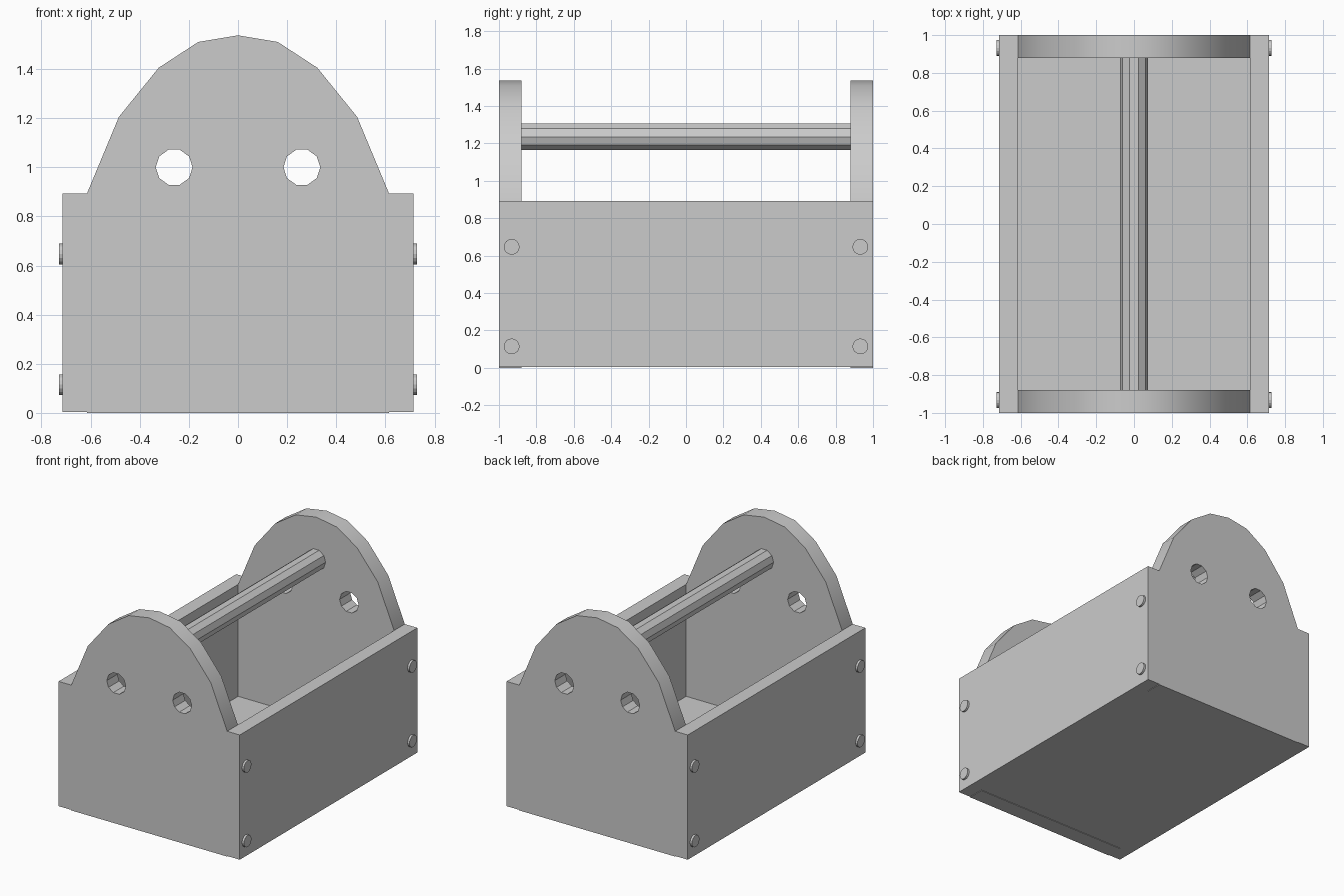
import bpy, bmesh, math
from mathutils import Matrix

cube = bpy.data.objects.get("Cube")
if cube:
    bpy.data.objects.remove(cube, do_unlink=True)

grey = bpy.data.materials.new("plain_grey")
grey.use_nodes = True
COLOUR = (0.6, 0.6, 0.6, 1)
grey.diffuse_color = COLOUR
grey.node_tree.nodes["Principled BSDF"].inputs["Base Color"].default_value = COLOUR

INNER, OUTER = 0.615, 0.714   # side board faces
END = 0.88                    # inner face of the end boards
RIM = 0.893                   # top of the side boards
GAP = 0.004                   # sides and floor sit just above the ends


def finish(name, bm):
    bmesh.ops.recalc_face_normals(bm, faces=bm.faces)
    mesh = bpy.data.meshes.new(name)
    bm.to_mesh(mesh)
    bm.free()
    mesh.materials.append(grey)
    obj = bpy.data.objects.new(name, mesh)
    bpy.context.collection.objects.link(obj)
    return obj


def box(name, x0, x1, y0, y1, z0, z1):
    bm = bmesh.new()
    mat = (Matrix.Translation(((x0 + x1) / 2, (y0 + y1) / 2, (z0 + z1) / 2))
           @ Matrix.Diagonal((x1 - x0, y1 - y0, z1 - z0, 1)))
    bmesh.ops.create_cube(bm, size=1, matrix=mat)
    return finish(name, bm)


def prism(name, outline, y0, y1):
    """Extrude an (x, z) outline along y."""
    bm = bmesh.new()
    face = bm.faces.new([bm.verts.new((x, y0, z)) for x, z in outline])
    out = bmesh.ops.extrude_face_region(bm, geom=[face])
    moved = [v for v in out["geom"] if isinstance(v, bmesh.types.BMVert)]
    bmesh.ops.translate(bm, verts=moved, vec=(0, y1 - y0, 0))
    return finish(name, bm)


def ring(cx, cz, radius, sides):
    step = math.tau / sides
    return [(cx + radius * math.cos(i * step), cz + radius * math.sin(i * step))
            for i in range(sides)]


def bolt(name, side, y, z):
    bm = bmesh.new()
    mat = Matrix.Translation((side * 0.711, y, z)) @ Matrix.Rotation(math.pi / 2, 4, "Y")
    bmesh.ops.create_cone(bm, cap_ends=True, segments=16, radius1=0.042,
                          radius2=0.042, depth=0.036, matrix=mat)
    return finish(name, bm)


# Arched end boards, each with two round holes
arch = [(INNER, 0), (INNER, RIM), (0.485, 1.205), (0.323, 1.405), (0.162, 1.51)]
outline = arch + [(0, 1.537)] + [(-x, z) for x, z in reversed(arch)]
cutters = [prism("hole_cutter", ring(x, 1.0, 0.075, 10), -1.2, 1.2) for x in (-0.26, 0.26)]
for label, y0, y1 in (("front", -1, -END), ("back", END, 1)):
    board = prism(label + "_end_board", outline, y0, y1)
    bpy.context.view_layer.objects.active = board
    for cutter in cutters:
        mod = board.modifiers.new("hole", "BOOLEAN")
        mod.object = cutter
        mod.solver = "EXACT"
        bpy.ops.object.modifier_apply(modifier=mod.name)
    bpy.ops.object.select_all(action="DESELECT")
    board.select_set(True)
    bpy.ops.object.shade_smooth_by_angle(angle=math.radians(30))
for cutter in cutters:
    bpy.data.objects.remove(cutter, do_unlink=True)

# Side boards with four bolts each
for label, side in (("left", 1), ("right", -1)):
    x0, x1 = sorted((side * INNER, side * OUTER))
    box(label + "_side_board", x0, x1, -1, 1, GAP, RIM)
    for y in (-0.932, 0.932):
        for z in (0.115, 0.647):
            bolt(label + "_bolt", side, y, z)

# Floor and carrying handle
box("floor", -INNER, INNER, -END, END, GAP, 0.095)
prism("handle", ring(0, 1.235, 0.075, 10), -END, END)
